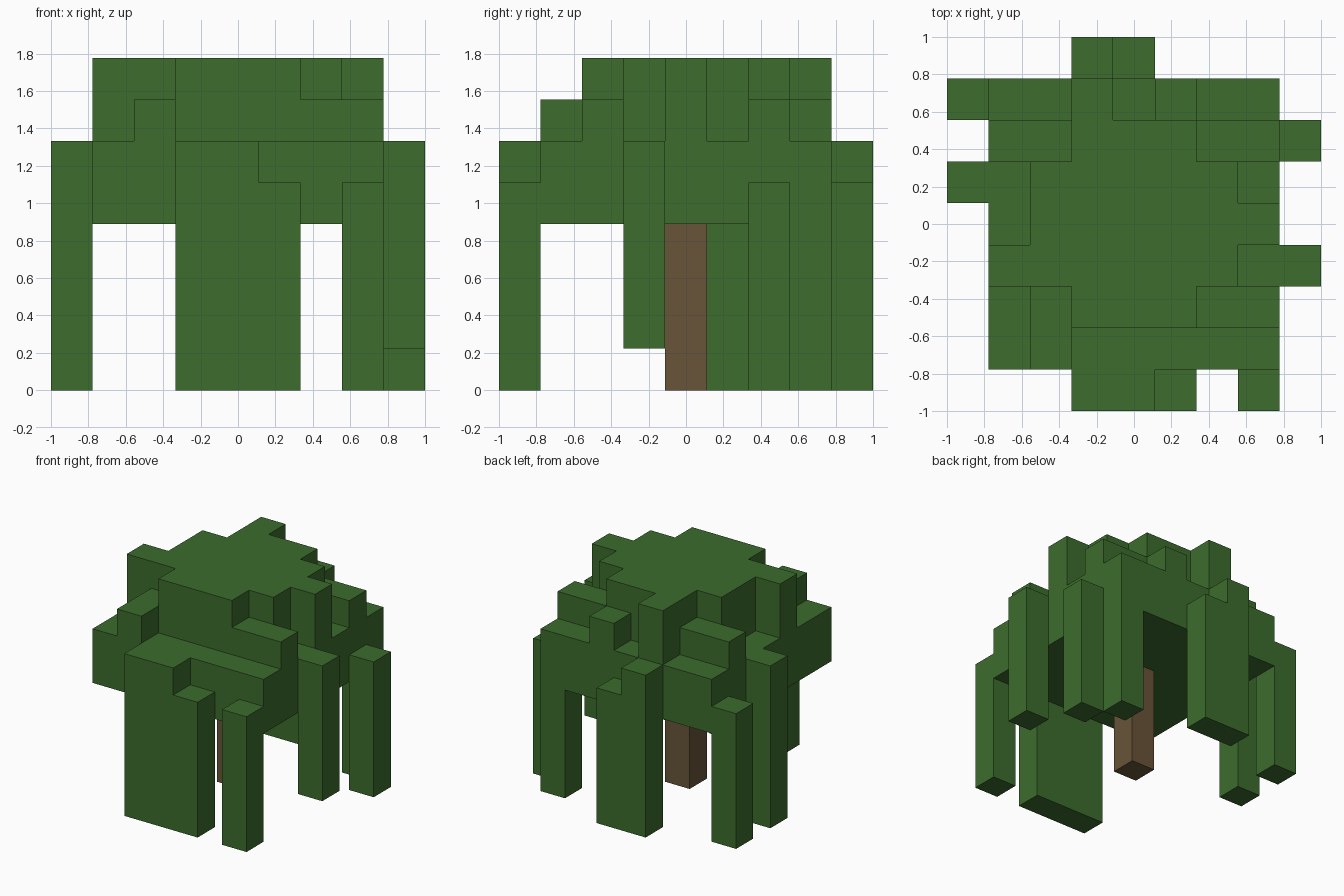
import bpy
import bmesh
import math
from mathutils import Vector

if "Cube" in bpy.data.objects:
    bpy.data.objects.remove(bpy.data.objects["Cube"])

CELL = 2 / 9            # the tree sits on a nine by nine grid of blocks
CANOPY = 4              # level of the flat underside of the crown


def make_material(name, colour):
    mat = bpy.data.materials.new(name)
    mat.use_nodes = True
    mat.diffuse_color = colour
    mat.node_tree.nodes["Principled BSDF"].inputs["Base Color"].default_value = colour
    return mat


leaf_green = make_material("leaf green", (0.045, 0.150, 0.026, 1))
bark_brown = make_material("bark brown", (0.138, 0.089, 0.040, 1))


def box(x0, x1, y0, y1, z0, z1):
    """Grid cells filled by one box."""
    return {(x, y, z) for x in range(x0, x1)
            for y in range(y0, y1) for z in range(z0, z1)}


def union(boxes):
    return set().union(*(box(*b) for b in boxes))


# Each part: name -> (boxes, material)
parts = {
    "trunk": ([(4, 5, 4, 5, 0, CANOPY)], bark_brown),
    "crown": ([
        (1, 8, 1, 8, CANOPY, 6),                            # wide lower tier
        (2, 3, 1, 3, 6, 7), (6, 8, 2, 3, 6, 7),             # middle steps
        (1, 3, 6, 7, 6, 7), (6, 8, 6, 7, 6, 7), (5, 6, 7, 8, 6, 7),
        (3, 6, 2, 7, 6, 8), (1, 7, 3, 4, 6, 8),             # top plateau
        (2, 8, 4, 5, 6, 8), (2, 7, 5, 6, 6, 8), (3, 4, 7, 8, 6, 8),
    ], leaf_green),
    "front_leaf_curtain": ([(3, 5, 0, 1, 0, 6), (5, 6, 0, 1, 0, 5)], leaf_green),
    "front_left_frond": ([(7, 8, 0, 1, 0, 5)], leaf_green),
    "left_short_frond": ([(8, 9, 3, 4, 1, 6)], leaf_green),
    "left_long_frond": ([(8, 9, 6, 7, 0, 5)], leaf_green),
    "back_left_frond": ([(7, 8, 7, 8, 0, CANOPY)], leaf_green),
    "back_leaf_curtain": ([(3, 4, 8, 9, 0, 6), (4, 5, 8, 9, 0, 5)], leaf_green),
    "back_right_frond": ([(0, 1, 7, 8, 0, 5)], leaf_green),
    "right_frond": ([(0, 1, 5, 6, 0, 6)], leaf_green),
}

solid = set().union(*(union(boxes) for boxes, _ in parts.values()))


def add_face(bm, cell, axis, side):
    """Outer square of a cell, wound to face outwards."""
    u, v = (axis + 1) % 3, (axis + 2) % 3
    corners = []
    for a, b in ((0, 0), (1, 0), (1, 1), (0, 1)):
        p = list(cell)
        p[axis] += side
        p[u] += a
        p[v] += b
        corners.append(bm.verts.new(
            (p[0] * CELL - 1, p[1] * CELL - 1, p[2] * CELL)))
    bm.faces.new(corners if side else corners[::-1])


def build_part(name, boxes, mat):
    bm = bmesh.new()
    for cell in sorted(union(boxes)):
        for axis in range(3):
            for side in (0, 1):
                neighbour = list(cell)
                neighbour[axis] += 1 if side else -1
                if tuple(neighbour) not in solid:
                    add_face(bm, cell, axis, side)
    # Merge the squares into large flat faces
    bmesh.ops.remove_doubles(bm, verts=bm.verts, dist=CELL / 100)
    bmesh.ops.dissolve_limit(bm, angle_limit=math.radians(1),
                             verts=bm.verts, edges=bm.edges)
    mesh = bpy.data.meshes.new(name)
    bm.to_mesh(mesh)
    bm.free()
    mesh.materials.append(mat)
    bpy.context.collection.objects.link(bpy.data.objects.new(name, mesh))


for part_name, (part_boxes, part_mat) in parts.items():
    build_part(part_name, part_boxes, part_mat)
